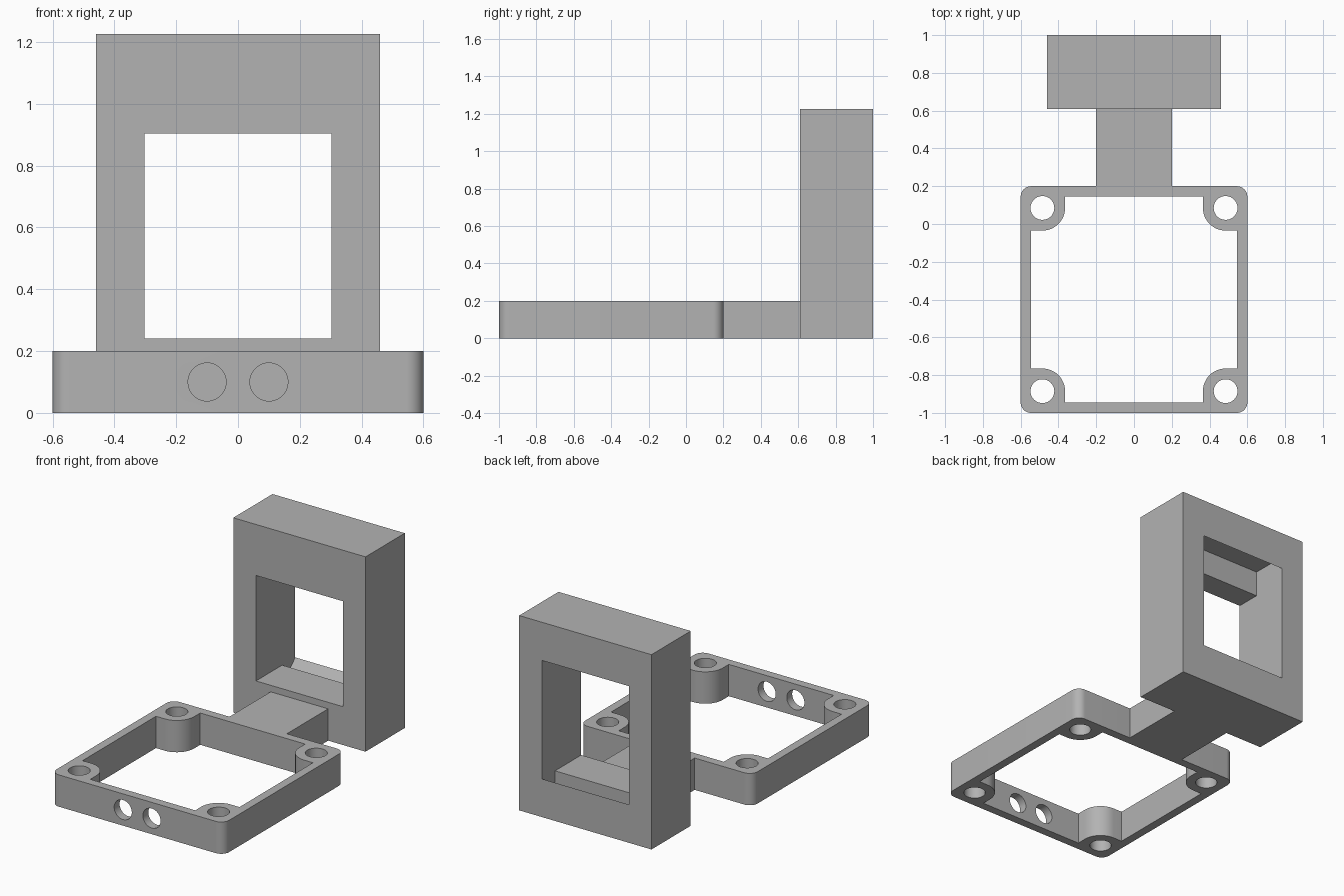
import bpy
import bmesh
import math
from mathutils import Matrix, Vector

default = bpy.data.objects.get("Cube")
if default:
    bpy.data.objects.remove(default, do_unlink=True)

grey = bpy.data.materials.new("plain_grey")
grey.use_nodes = True
grey.diffuse_color = (0.45, 0.45, 0.45, 1)
grey.node_tree.nodes["Principled BSDF"].inputs["Base Color"].default_value = (0.45, 0.45, 0.45, 1)


def arc(cx, cy, r, start, end, steps=12):
    angles = [math.radians(start + (end - start) * i / steps) for i in range(steps + 1)]
    return [(cx + r * math.cos(a), cy + r * math.sin(a)) for a in angles]


def circle(cx, cy, r):
    return arc(cx, cy, r, 0, 360, 40)[:-1]


def quarter_turns(points, centre_y):
    """Repeat a corner path four times round (0, centre_y)."""
    loop = []
    for k in range(4):
        turn = Matrix.Rotation(k * math.pi / 2, 2)
        loop += [tuple(turn @ Vector(p) + Vector((0, centre_y))) for p in points]
    return loop


def prism(name, loops, depth, matrix=Matrix()):
    """Fill flat loops (outline first, then holes) and extrude them along z."""
    bm = bmesh.new()
    for loop in loops:
        verts = [bm.verts.new((x, y, 0)) for x, y in loop]
        for a, b in zip(verts, verts[1:] + verts[:1]):
            bm.edges.new((a, b))
    bmesh.ops.triangle_fill(bm, use_beauty=True, edges=bm.edges[:], normal=(0, 0, 1))
    result = bmesh.ops.extrude_face_region(bm, geom=bm.faces[:], use_keep_orig=True)
    top = [v for v in result["geom"] if isinstance(v, bmesh.types.BMVert)]
    bmesh.ops.translate(bm, verts=top, vec=(0, 0, depth))
    bm.transform(matrix)
    bmesh.ops.recalc_face_normals(bm, faces=bm.faces[:])
    mesh = bpy.data.meshes.new(name)
    bm.to_mesh(mesh)
    bm.free()
    mesh.materials.append(grey)
    obj = bpy.data.objects.new(name, mesh)
    bpy.context.collection.objects.link(obj)
    return obj


def activate(obj):
    bpy.ops.object.select_all(action='DESELECT')
    obj.select_set(True)
    bpy.context.view_layer.objects.active = obj


def cut(obj, cutter):
    cutter.hide_render = True
    mod = obj.modifiers.new("cut", 'BOOLEAN')
    mod.operation = 'DIFFERENCE'
    mod.solver = 'EXACT'
    mod.object = cutter
    activate(obj)
    bpy.ops.object.modifier_apply(modifier=mod.name)
    bpy.data.objects.remove(cutter, do_unlink=True)


# Mounting frame with rounded corners and a bridge reaching back to the socket
mid_y, half, wall, boss = -0.4, 0.6, 0.546, 0.485
radius, boss_r = 0.055, 0.12
outline = quarter_turns(arc(half - radius, -half + radius, radius, -90, 0), mid_y)
bridge = [(0.2, 0.2), (0.2, 0.61), (-0.2, 0.61), (-0.2, 0.2)]
split = len(outline) // 2
outline = outline[:split] + bridge + outline[split:]

# Inner opening steps round a screw boss in each corner
inner_corner = ([(boss - boss_r, -wall)]
                + arc(boss, -boss, boss_r, 180, 90)
                + [(wall, -boss + boss_r)])
screw_holes = [circle(sx * boss, mid_y + sy * boss, 0.063)
               for sx in (-1, 1) for sy in (-1, 1)]
frame = prism("mounting_frame",
              [outline, quarter_turns(inner_corner, mid_y)] + screw_holes, 0.2)

# Two cable holes through the front wall
for x in (-0.1, 0.1):
    place = Matrix.Translation((x, -0.9, 0.1)) @ Matrix.Rotation(math.pi / 2, 4, 'X')
    cut(frame, prism("cable_hole_cutter", [circle(0, 0, 0.0615)], 0.2, place))

# Upright socket block; profiles are drawn in (y, z) and extruded along x
yz_to_world = Matrix(((0, 0, 1, 0), (1, 0, 0, 0), (0, 1, 0, 0), (0, 0, 0, 1)))
side = [(0.61, 0), (1, 0), (1, 1.225), (0.61, 1.225)]
block = prism("socket_block", [side], 0.92,
              Matrix.Translation((-0.46, 0, 0)) @ yz_to_world)

# Snap-in cavity with front ledges, clip grooves and sloped rear catches
cavity = [(0.55, 0.241), (0.87, 0.241), (0.87, 0.16), (0.92, 0.16), (1, 0.24),
          (1.05, 0.24), (1.05, 0.985), (1, 0.985), (0.92, 1.065),
          (0.765, 1.065), (0.765, 0.904), (0.55, 0.904)]
cut(block, prism("cavity_cutter", [cavity], 0.604,
                 Matrix.Translation((-0.302, 0, 0)) @ yz_to_world))

for obj in (frame, block):
    activate(obj)
    bpy.ops.object.shade_smooth_by_angle(angle=math.radians(30))
